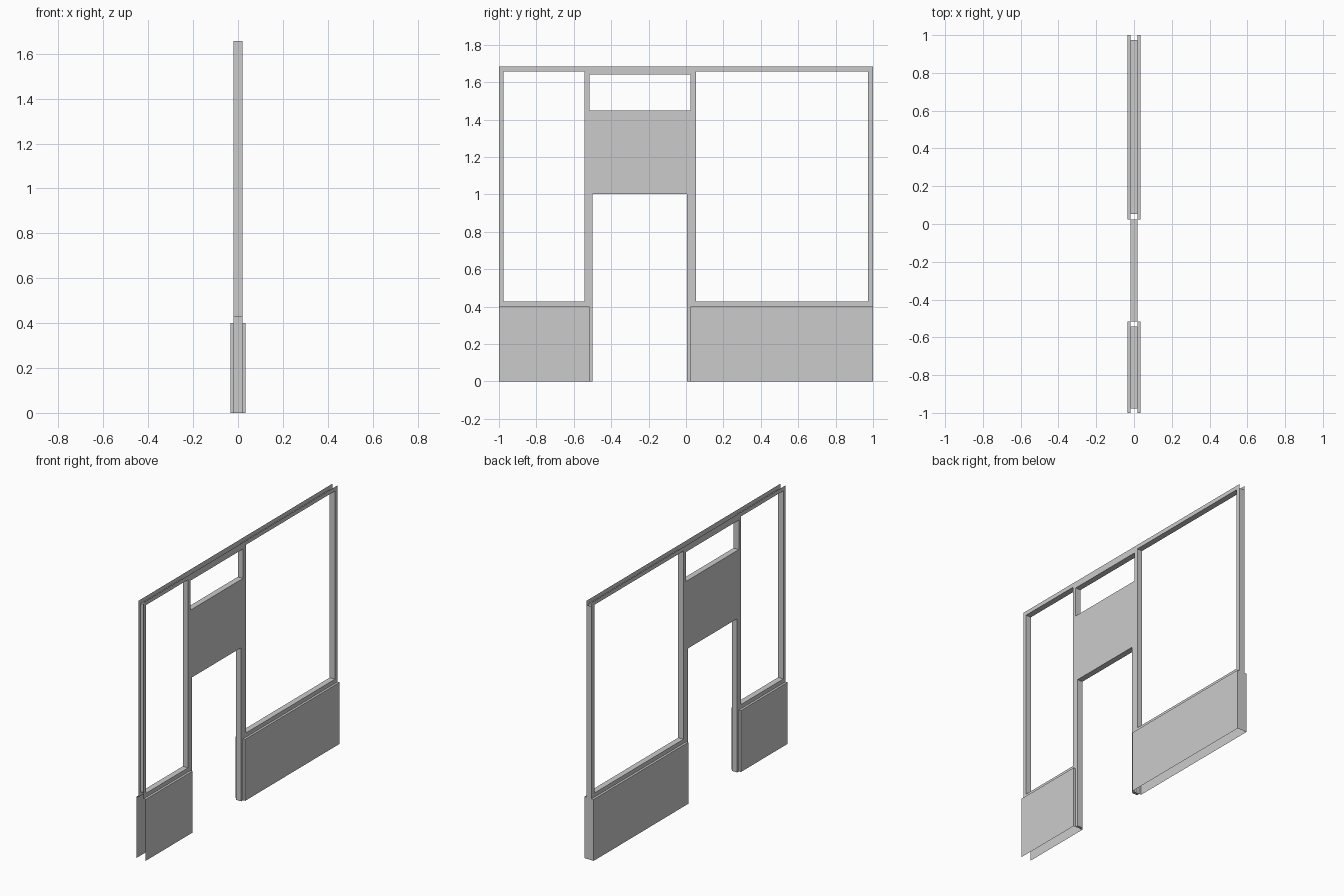
import bpy, bmesh
from mathutils import Vector

if "Cube" in bpy.data.objects:
    bpy.data.objects.remove(bpy.data.objects["Cube"])

T, B = 0.019, 0.034          # half thickness of frame and of base panels
TOP, HEAD, SILL, BASE = 1.683, 1.656, 0.428, 0.401


def part(name, quads):
    """Build an open shell from (corners, wanted normal) pairs."""
    bm = bmesh.new()
    for pts, n in quads:
        f = bm.faces.new([bm.verts.new(p) for p in pts])
        f.normal_update()
        if f.normal.dot(Vector(n)) < 0:
            f.normal_flip()
    bmesh.ops.remove_doubles(bm, verts=bm.verts, dist=1e-5)
    me = bpy.data.meshes.new(name)
    bm.to_mesh(me)
    bm.free()
    ob = bpy.data.objects.new(name, me)
    bpy.context.collection.objects.link(ob)


def sides(x, y0, y1, z0, z1):
    return [([(s * x, y0, z0), (s * x, y1, z0), (s * x, y1, z1), (s * x, y0, z1)], (s, 0, 0))
            for s in (-1, 1)]


def level(x0, x1, y0, y1, z, n):
    return [([(x0, y0, z), (x1, y0, z), (x1, y1, z), (x0, y1, z)], (0, 0, n))]


def upright(x0, x1, y, z0, z1, n):
    return [([(x0, y, z0), (x1, y, z0), (x1, y, z1), (x0, y, z1)], (0, n, 0))]


def reveal(y0, y1, z0, z1, sill=True):
    """Inner faces lining an opening."""
    q = upright(-T, T, y0, z0, z1, 1) + upright(-T, T, y1, z0, z1, -1)
    q += level(-T, T, y0, y1, z1, -1)
    if sill:
        q += level(-T, T, y0, y1, z0, 1)
    return q


# window frames, each an open-backed channel around its opening
W1, W2 = (-0.977, -0.542), (0.053, 0.973)
D = (-0.5, 0.006)            # door opening
L = (-0.517, 0.025)          # transom opening and base panel ends
for name, (a, b), (o0, o1) in (("small_window_frame", W1, (-1, L[0])),
                               ("large_window_frame", W2, (L[1], 1))):
    q = reveal(a, b, SILL, HEAD)
    q += sides(T, o0, o1, BASE, SILL) + sides(T, o0, o1, HEAD, TOP)
    q += sides(T, o0, a, SILL, HEAD) + sides(T, b, o1, SILL, HEAD)
    if o1 == 1:
        q += upright(-T, T, 1, BASE, HEAD, 1)
    part(name, q)

# transom opening with the rail above it
part("transom_frame", reveal(*L, 1.448, 1.64) + sides(T, *L, 1.64, TOP))

# solid panel over the door
part("door_header", sides(T, *L, 1.003, 1.448))

# door jambs and underside of the header
q = reveal(*D, 0, 1.003, sill=False)
for a, b in ((L[0], D[0]), (D[1], L[1])):
    q += sides(T, a, b, 0, 1.003) + level(-T, T, a, b, 0, -1)
part("door_frame", q)

# thicker base panels with ledges and returns beside the door
for name, a, b, door_y, n in (("small_base_panel", -1, L[0], L[0], 1),
                              ("large_base_panel", L[1], 1, L[1], -1)):
    q = sides(B, a, b, 0, BASE)
    for s in (-1, 1):
        q += level(s * T, s * B, a, b, BASE, 1)
        q += upright(s * T, s * B, door_y, 0, BASE, n)
    if b == 1:
        q += upright(-B, B, 1, 0, BASE, 1)
    part(name, q)
